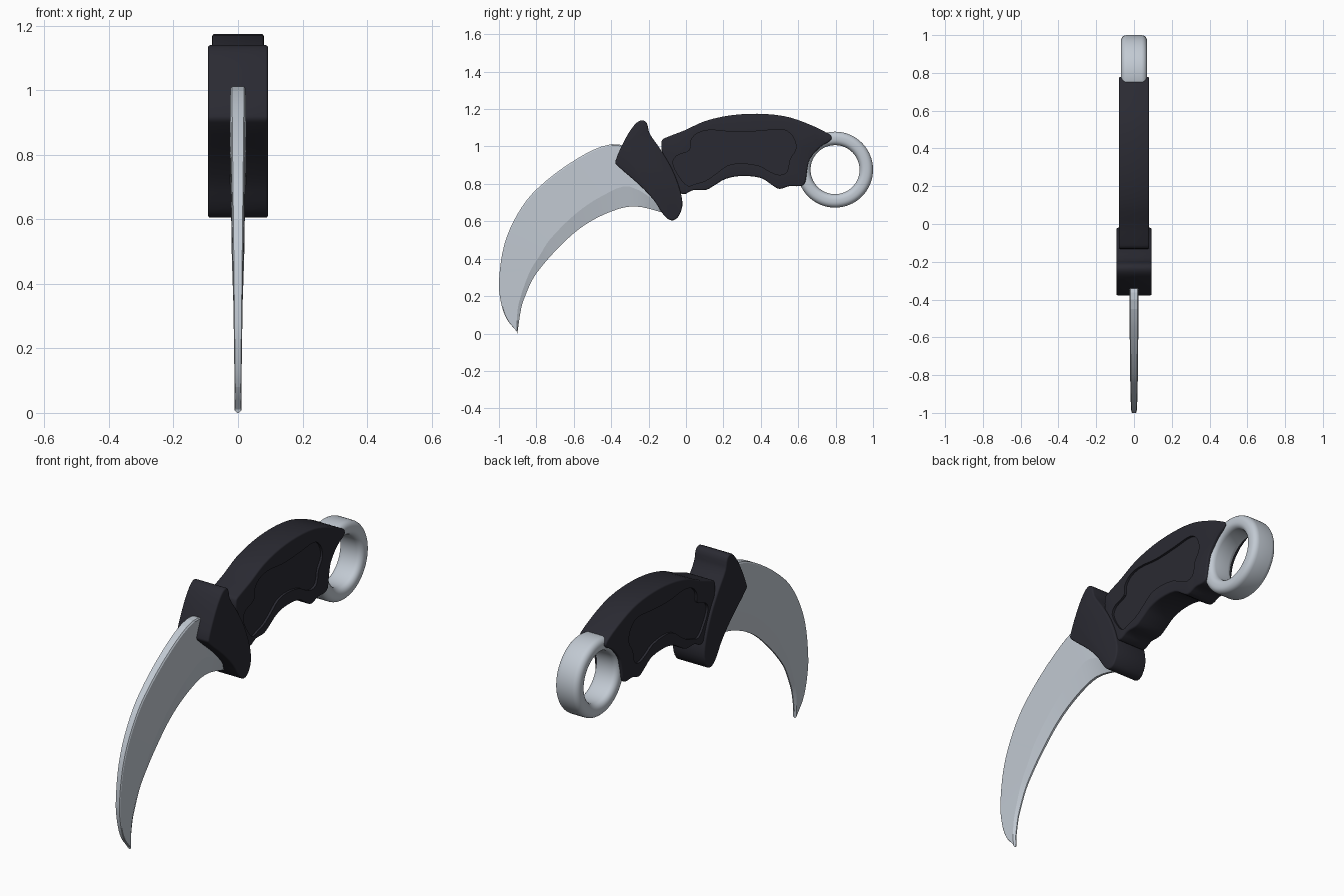
import bpy, bmesh, math
from mathutils import Vector

default = bpy.data.objects.get("Cube")
if default:
    bpy.data.objects.remove(default, do_unlink=True)


def material(name, rgb):
    mat = bpy.data.materials.new(name)
    mat.use_nodes = True
    mat.diffuse_color = (*rgb, 1)
    mat.node_tree.nodes["Principled BSDF"].inputs["Base Color"].default_value = (*rgb, 1)
    return mat


steel = material("brushed steel", (0.54, 0.59, 0.65))
black = material("matte black", (0.023, 0.023, 0.032))


def smooth_path(points, steps, closed):
    """Smooth curve through (y, z) points, tangents scaled to each span."""
    pts = [Vector(p) for p in points]
    n = len(pts)
    pick = (lambda i: pts[i % n]) if closed else (lambda i: pts[min(max(i, 0), n - 1)])
    path = []
    for i in range(n if closed else n - 1):
        a, b, c, d = (pick(i + k) for k in (-1, 0, 1, 2))
        span = (c - b).length
        m0, m1 = (c - a).normalized() * span, (d - b).normalized() * span
        for s in range(steps):
            t = s / steps
            h = t * t * (3 - 2 * t)
            path.append(b * (1 - h) + c * h + m0 * t * (1 - t) ** 2 - m1 * t * t * (1 - t))
    if not closed:
        path.append(pts[-1])
    return path


def shrink(path, amount):
    """Move a clockwise closed path inward."""
    result = []
    for i, p in enumerate(path):
        along = (path[(i + 1) % len(path)] - path[i - 1]).normalized()
        result.append(p + Vector((along.y, -along.x)) * amount)
    return result


def add_loop(bm, path, x):
    return [bm.verts.new((x, p.x, p.y)) for p in path]


def bridge(bm, a, b):
    for i in range(len(a)):
        j = (i + 1) % len(a)
        bm.faces.new((a[i], a[j], b[j], b[i]))


def finish(name, bm, mat, degrees):
    bmesh.ops.recalc_face_normals(bm, faces=bm.faces)
    mesh = bpy.data.meshes.new(name)
    bm.to_mesh(mesh)
    bm.free()
    mesh.materials.append(mat)
    obj = bpy.data.objects.new(name, mesh)
    bpy.context.collection.objects.link(obj)
    bpy.ops.object.select_all(action='DESELECT')
    obj.select_set(True)
    bpy.context.view_layer.objects.active = obj
    bpy.ops.object.shade_smooth_by_angle(angle=math.radians(degrees))


def slab(name, outline, half, rim, mat, panel=None, depth=0):
    """Side profile with rounded rims and an optional recessed panel on both faces."""
    bm = bmesh.new()
    steps = [(1 - math.cos(a), 1 - math.sin(a)) for a in (0, math.pi / 6, math.pi / 3, math.pi / 2)]
    middle = []
    for side in (1, -1):
        loops = [add_loop(bm, shrink(outline, rim * inset), side * (half - rim * drop))
                 for inset, drop in steps]
        for a, b in zip(loops, loops[1:]):
            bridge(bm, a, b)
        middle.append(loops[0])
        if panel:
            lip = add_loop(bm, panel, side * half)
            floor = add_loop(bm, panel, side * (half - depth))
            bridge(bm, lip, floor)
            bm.faces.new(floor)
            borders = []
            for loop in (loops[-1], lip):
                for i, v in enumerate(loop):
                    w = loop[(i + 1) % len(loop)]
                    borders.append(bm.edges.get((v, w)) or bm.edges.new((v, w)))
            bmesh.ops.triangle_fill(bm, edges=borders, use_beauty=True, normal=(side, 0, 0))
        else:
            bm.faces.new(loops[-1])
    bridge(bm, *middle)
    finish(name, bm, mat, 35)


# Curved blade: spine, grind line and cutting edge lofted together
spine = [(-.25, .98), (-.4, 1.012), (-.59, .93), (-.8, .77), (-.9, .64),
         (-.97, .48), (-1, .28), (-.99, .17), (-.96, .08), (-.904, .01)]
grind = [(-.1, .66), (-.3, .785), (-.44, .74), (-.59, .64), (-.73, .5),
         (-.78, .42), (-.83, .34), (-.87, .24), (-.9, .13), (-.903, .007)]
edge = [(-.1, .64), (-.28, .68), (-.43, .64), (-.57, .56), (-.69, .45),
        (-.77, .36), (-.82, .29), (-.86, .2), (-.88, .14), (-.902, 0)]
bm = bmesh.new()
rings = []
for s, g, e in zip(*(smooth_path(c, 4, False) for c in (spine, grind, edge))):
    half = 0.01 + 0.015 * max(s.y, 0)
    rows = [(s, .75), (s.lerp(g, .03), .95), (g, 1), (e, .25)]
    section = [(half * w, p.x, p.y) for p, w in rows]
    section += [(-x, y, z) for x, y, z in reversed(section)]
    rings.append([bm.verts.new(co) for co in section])
for a, b in zip(rings, rings[1:]):
    bridge(bm, a, b)
bm.faces.new(rings[0])
bm.faces.new(rings[-1])
finish("blade", bm, steel, 7)

# Guard between blade and grip
guard_outline = [(-.24, 1.14), (-.21, 1.125), (-.195, 1.07), (-.14, .99), (-.075, .88),
                 (-.03, .76), (-.02, .68), (-.045, .62), (-.08, .605), (-.12, .635),
                 (-.17, .71), (-.25, .795), (-.37, .9), (-.378, .92), (-.33, 1.03), (-.28, 1.11)]
slab("guard", smooth_path(guard_outline, 3, True), .093, .008, black)

# Grip with finger grooves and a shallow recessed panel on each side
grip_outline = [(-.13, 1.03), (-.1, 1.05), (-.01, 1.085), (.1, 1.135), (.235, 1.166), (.38, 1.175),
                (.52, 1.163), (.63, 1.13), (.765, 1.066), (.778, 1.038), (.717, .997), (.663, .933),
                (.647, .87), (.636, .805), (.61, .788), (.555, .789), (.5, .773), (.46, .794),
                (.4, .832), (.29, .842), (.21, .826), (.155, .794), (.107, .768), (.037, .766),
                (-.02, .745), (-.07, .8), (-.12, .93)]
panel_outline = [(-.07, .91), (-.05, .95), (.02, .98), (.025, 1.03), (.06, 1.07), (.13, 1.088),
                 (.26, 1.077), (.4, 1.083), (.52, 1.09), (.57, 1.055), (.588, .99), (.555, .93),
                 (.54, .865), (.5, .848), (.45, .865), (.39, .897), (.29, .91), (.22, .897),
                 (.155, .85), (.1, .815), (.05, .8), (.01, .79), (-.03, .83)]
slab("grip", smooth_path(grip_outline, 3, True), .08, .008, black,
     smooth_path(panel_outline, 3, True), .012)

# Finger ring: rounded rectangle section swept around the x axis
inner, outer, half_width, corner = .131, .203, .069, .03
section = []
for k, (sx, r) in enumerate([(1, outer - corner), (-1, outer - corner),
                             (-1, inner + corner), (1, inner + corner)]):
    for i in range(6):
        a = math.pi / 2 * (k + i / 5)
        section.append((sx * (half_width - corner) + corner * math.cos(a), r + corner * math.sin(a)))
bm = bmesh.new()
turns = 64
loops = []
for t in range(turns):
    a = math.tau * t / turns
    loops.append([bm.verts.new((x, .797 + r * math.cos(a), .876 + r * math.sin(a))) for x, r in section])
for t in range(turns):
    bridge(bm, loops[t], loops[(t + 1) % turns])
finish("finger_ring", bm, steel, 40)
